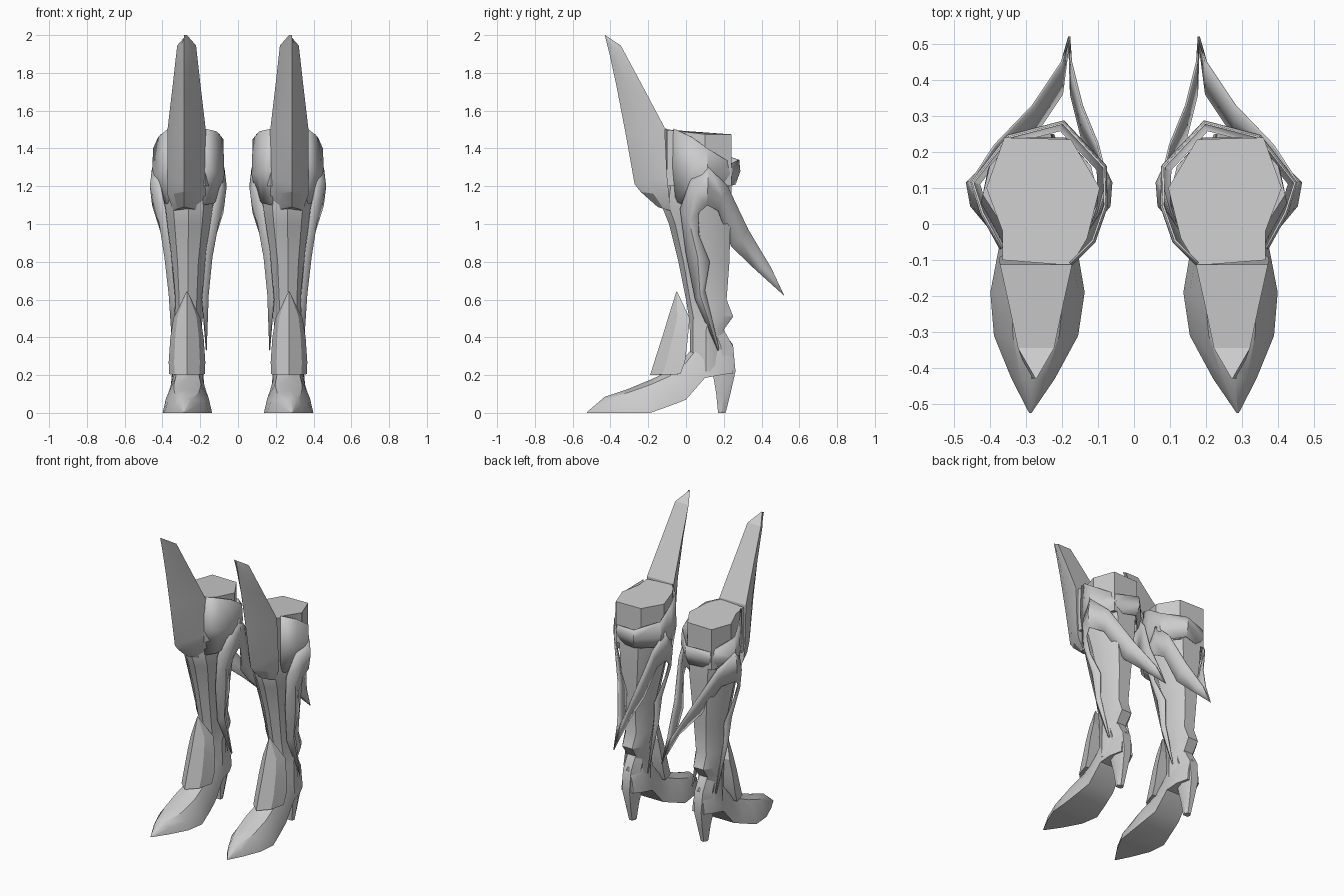
import bpy, bmesh, math

grey = bpy.data.materials.new("grey")
grey.diffuse_color = (0.6, 0.6, 0.6, 1)
CX = 0.27


def finish(name, bm, thick=0, angle=28):
    """Turn a bmesh into an object mirrored to the other leg."""
    bmesh.ops.remove_doubles(bm, verts=bm.verts, dist=0.0005)
    bmesh.ops.recalc_face_normals(bm, faces=bm.faces)
    me = bpy.data.meshes.new(name)
    bm.to_mesh(me)
    bm.free()
    me.materials.append(grey)
    ob = bpy.data.objects.new(name, me)
    bpy.context.collection.objects.link(ob)
    bpy.ops.object.select_all(action='DESELECT')
    ob.select_set(True)
    bpy.context.view_layer.objects.active = ob
    bpy.ops.object.shade_smooth_by_angle(angle=math.radians(angle))
    if thick:
        s = ob.modifiers.new("thickness", 'SOLIDIFY')
        s.thickness = thick
        s.offset = 0
    ob.modifiers.new("other_leg", 'MIRROR').use_mirror_merge = False
    return ob


def loft(name, rings, closed=True, caps=True, thick=0, angle=28):
    bm = bmesh.new()
    rows = [[bm.verts.new(p) for p in r] for r in rings]
    n = len(rows[0])
    for a, b in zip(rows, rows[1:]):
        for i in range(n if closed else n - 1):
            j = (i + 1) % n
            bm.faces.new((a[i], a[j], b[j], b[i]))
    if caps:
        bm.faces.new(rows[0])
        bm.faces.new(rows[-1])
    return finish(name, bm, thick, angle)


# calf: z, inner x, outer x, front y, back y
def calf_ring(z, x0, x1, yf, yb):
    c, w, d = (x0 + x1) / 2, (x1 - x0) / 2, yb - yf
    prof = [(0, 0), (.55, .1), (1, .48), (.88, .75), (.45, 1),
            (-.45, 1), (-.88, .75), (-1, .48), (-.55, .1)]
    return [(c + u * w, yf + v * d, z) for u, v in prof]


loft("calf", [calf_ring(*r) for r in [
    (.22, .19, .35, .02, .2), (.44, .195, .345, .02, .2), (.51, .185, .35, .015, .25),
    (.6, .18, .35, 0, .215), (.8, .165, .365, -.04, .23), (1.0, .13, .395, -.09, .235),
    (1.1, .115, .41, -.13, .24), (1.25, .1, .425, -.11, .24), (1.35, .1, .42, -.06, .235)]])

# thigh stub with flat top
stub = [(.095, .1), (.175, .235), (.36, .24), (.41, .1), (.365, -.02),
        (.365, -.1), (.175, -.115), (.13, -.04)]
loft("thigh_stub", [[(x, y, 1.2) for x, y in stub],
                    [(x, y, 1.475 + max(0, .1 - y) * .12) for x, y in stub]])

# knee cuff: x, y, upper z, middle z, lower z
cuff = [(.175, -.115, 1.505, 1.3, 1.1), (.11, -.05, 1.49, 1.27, 1.11),
        (.075, .05, 1.45, 1.26, 1.15), (.078, .16, 1.38, 1.27, 1.2),
        (.195, .285, 1.34, 1.28, 1.21), (.35, .245, 1.32, 1.27, 1.2),
        (.452, .115, 1.4, 1.26, 1.16), (.425, .03, 1.46, 1.26, 1.12),
        (.37, -.07, 1.505, 1.3, 1.1)]


def cuff_row(k, s):
    return [(CX + (x - CX) * s, .08 + (y - .08) * s, zs[k]) for x, y, *zs in cuff]


loft("knee_cuff", [cuff_row(0, .97), cuff_row(1, 1), cuff_row(2, .88)],
     closed=False, caps=False, thick=.006)

# knee spike: ridge y, ridge z, edge half width, edge y, edge z
spike = [(-.43, 2.0, .002, -.428, 2.0), (-.405, 1.9, .05, -.345, 1.945),
         (-.37, 1.74, .073, -.235, 1.74), (-.32, 1.48, .1, -.113, 1.51),
         (-.272, 1.21, .103, -.1, 1.25), (-.24, 1.17, .1, -.09, 1.15),
         (-.15, 1.09, .07, -.08, 1.07)]
loft("knee_spike", [[(.285, ry, rz), (.28 + w * .6, ry * .55 + ey * .45, (rz + ez) / 2),
                     (.272 + w, ey, ez), (.272 - w, ey, ez),
                     (.28 - w * .6, ry * .55 + ey * .45, (rz + ez) / 2)]
                    for ry, rz, w, ey, ez in spike], angle=22)

# hooked side plates sweeping over the calf into a rear blade
# outer edge y z, inner edge y z, x on outside of leg, x on inside of leg
hook = [(.17, .33, .175, .34, .345, .168), (.05, .6, .1, .65, .352, .17),
        (.0, .85, .125, .8, .375, .15), (-.03, 1.08, .065, .95, .405, .115),
        (.03, 1.25, .07, 1.06, .44, .08), (.12, 1.3, .11, 1.1, .452, .075),
        (.22, 1.2, .17, 1.07, .385, .1), (.33, .97, .24, .88, .28, .145),
        (.45, .77, .36, .765, .2, .175), (.52, .62, .515, .625, .18, .18)]
for k, name in ((4, "outer_hook_plate"), (5, "inner_hook_plate")):
    s = 1 if k == 4 else -1
    rows = []
    for i, h in enumerate(hook):
        lift = .012 * s if 0 < i < 6 else 0
        front = .02 * s if 0 < i < 5 else 0
        rows.append([(h[k] - front, h[0], h[1]),
                     (h[k] + lift, (h[0] + h[2]) / 2, (h[1] + h[3]) / 2),
                     (h[k], h[2], h[3])])
    loft(name, rows, closed=False, caps=False, thick=.006)

# shoe: y, centre x, half width, sole z, top z
shoe = [(-.525, .288, .003, 0, .004), (-.43, .28, .06, 0, .085),
        (-.31, .272, .117, 0, .125), (-.19, .268, .131, 0, .175),
        (-.09, .267, .113, .035, .22), (0, .267, .095, .07, .3),
        (.1, .267, .085, .185, .43), (.18, .267, .075, .2, .45),
        (.25, .267, .045, .21, .36)]


def shoe_ring(y, c, w, b, t):
    return [(c + u * w, y, b + v * (t - b)) for u, v in
            [(-1, 0), (1, 0), (.86, .45), (.55, .85), (0, 1), (-.55, .85), (-.86, .45)]]


loft("shoe", [shoe_ring(*r) for r in shoe], angle=35)

# heel: z, half width, front y, back y
loft("heel", [[(CX + u * w, f + v * (b - f), z) for u, v in
               [(-.8, 0), (.8, 0), (1, .5), (.5, 1), (-.5, 1), (-1, .5)]]
              for z, w, f, b in [(0, .022, .17, .21), (.1, .035, .16, .235),
                                 (.22, .055, .14, .262), (.35, .06, .12, .25),
                                 (.44, .06, .1, .2)]], angle=35)

# pointed ankle guard: ridge y z, edge half width, edge y z
guard = [(-.19, .2, .095, -.03, .205), (-.165, .28, .097, -.005, .27),
         (-.12, .42, .088, .01, .4), (-.09, .52, .072, .02, .5),
         (-.05, .645, .004, -.046, .64)]
loft("ankle_guard", [[(CX + s * w, y, z) for s, y, z in
                      [(-1, ey, ez), (-.7, (ry * .6 + ey * .4), (rz + ez) / 2), (0, ry, rz),
                       (.7, (ry * .6 + ey * .4), (rz + ez) / 2), (1, ey, ez)]]
                     for ry, rz, w, ey, ez in guard])
